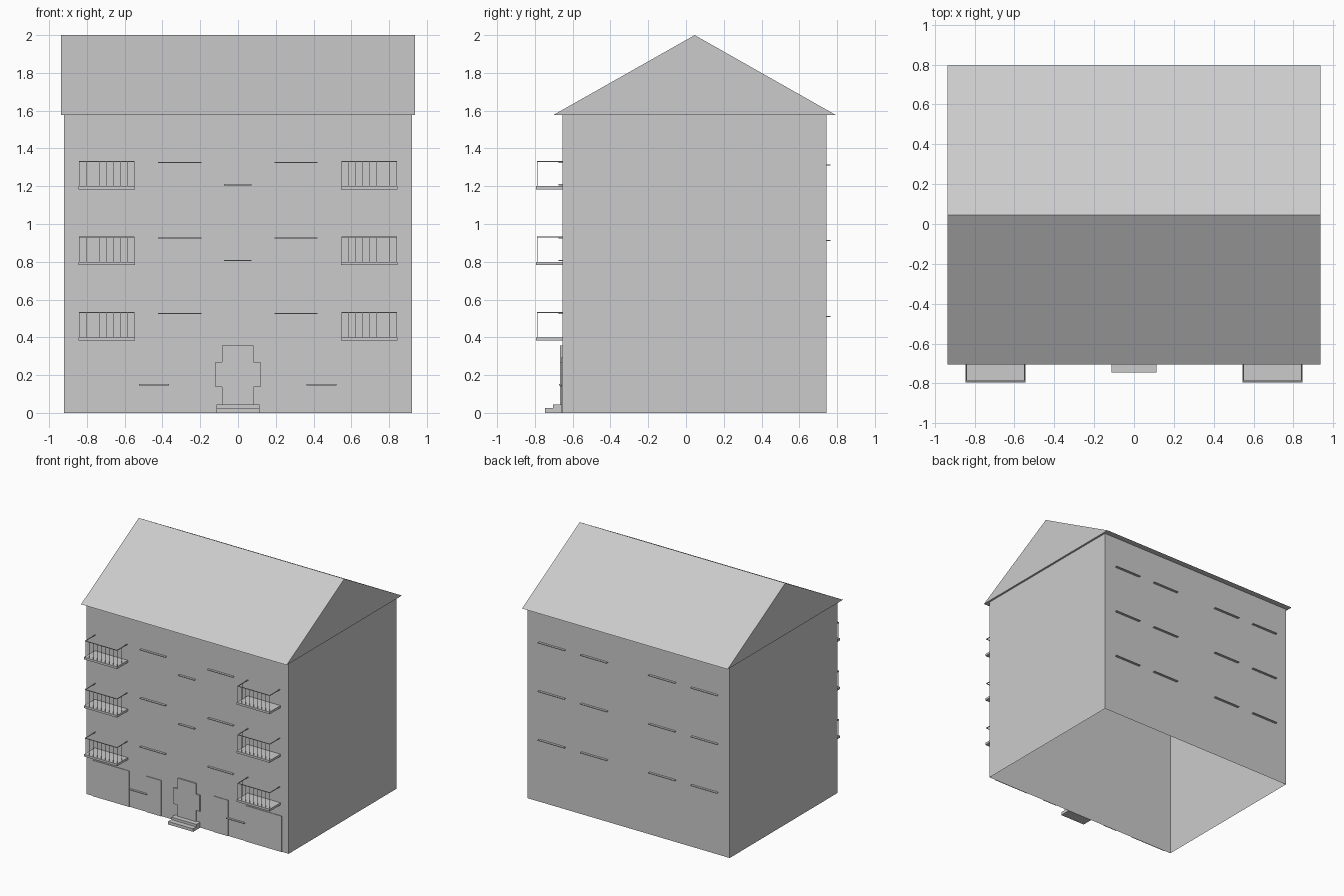
import bpy, bmesh

if "Cube" in bpy.data.objects:
    bpy.data.objects.remove(bpy.data.objects["Cube"])

FRONT, BACK = -0.655, 0.745   # wall planes


def mesh_object(name, bm):
    bmesh.ops.recalc_face_normals(bm, faces=bm.faces)
    me = bpy.data.meshes.new(name)
    bm.to_mesh(me)
    bm.free()
    ob = bpy.data.objects.new(name, me)
    bpy.context.collection.objects.link(ob)
    return ob


def add_box(bm, x0, x1, y0, y1, z0, z1):
    vs = bmesh.ops.create_cube(bm, size=1)["verts"]
    for v in vs:
        v.co.x = x1 if v.co.x > 0 else x0
        v.co.y = y1 if v.co.y > 0 else y0
        v.co.z = z1 if v.co.z > 0 else z0


def boxes(name, items, open_ends=False):
    bm = bmesh.new()
    for b in items:
        add_box(bm, *b)
    if open_ends:
        bm.normal_update()
        caps = [f for f in bm.faces if abs(f.normal.z) > 0.9]
        bmesh.ops.delete(bm, geom=caps, context='FACES_ONLY')
    return mesh_object(name, bm)


def extrude_profile(name, pts, vec):
    bm = bmesh.new()
    face = bm.faces.new([bm.verts.new(p) for p in pts])
    res = bmesh.ops.extrude_face_region(bm, geom=[face], use_keep_orig=True)
    moved = [g for g in res["geom"] if isinstance(g, bmesh.types.BMVert)]
    bmesh.ops.translate(bm, verts=moved, vec=vec)
    return mesh_object(name, bm)


# hollow wall shell, open underneath, and gable roof
boxes("walls", [(-0.92, 0.92, FRONT, BACK, 0, 1.577)], open_ends=True)
extrude_profile("roof", [(-0.936, -0.704, 1.576), (-0.936, 0.795, 1.576),
                         (-0.936, 0.046, 2.0)], (1.872, 0, 0))

# cross-shaped entrance surround
half = [(0.083, 0.04), (0.083, 0.137), (0.119, 0.137), (0.119, 0.27),
        (0.083, 0.27), (0.083, 0.358)]
outline = half + [(-x, z) for x, z in reversed(half)]
extrude_profile("entrance_door", [(x - 0.001, -0.666, z) for x, z in outline],
                (0, 0.011, 0))

# entrance steps
boxes("entrance_steps", [(-0.114, 0.114, -0.746, FRONT, 0, 0.025),
                         (-0.114, 0.114, -0.705, FRONT, 0.025, 0.045)])

# thin ground floor panels either side of the entrance
for side, s in (("left", -1), ("right", 1)):
    for part, a, b, h in (("garage_panel", 0.53, 0.86, 0.295),
                          ("side_door", 0.24, 0.37, 0.295)):
        x0, x1 = sorted((s * a, s * b))
        boxes(f"{part}_{side}", [(x0, x1, -0.66, FRONT, 0, h)])

# front window sills
sills = []
for z in (0.526, 0.926, 1.326):
    for x0 in (-0.423, 0.192):
        sills.append((x0, x0 + 0.23, -0.674, FRONT, z - 0.003, z + 0.003))
for z in (0.806, 1.208):
    sills.append((-0.075, 0.072, -0.674, FRONT, z - 0.003, z + 0.003))
for x0 in (-0.525, 0.362):
    sills.append((x0, x0 + 0.16, -0.672, FRONT, 0.146, 0.152))
boxes("front_window_sills", sills)

# back window sills
boxes("back_window_sills",
      [(x0, x0 + 0.24, BACK, 0.764, z - 0.003, z + 0.003)
       for z in (0.511, 0.912, 1.313) for x0 in (-0.815, -0.43, 0.19, 0.575)])

# balconies: slab, U-shaped handrail, thin balusters
for side, cx in (("left", -0.695), ("right", 0.695)):
    for level, z in enumerate((0.4, 0.8, 1.2), 1):
        boxes(f"balcony_slab_{side}_{level}",
              [(cx - 0.15, cx + 0.15, -0.795, FRONT, z - 0.018, z)])
        xl, xr, yf, top = cx - 0.145, cx + 0.145, -0.787, z + 0.134
        r = 0.0025
        rails = [(xl - r, xr + r, yf - r, yf + r, top - 2 * r, top)]
        for x in (xl, xr):
            rails.append((x - r, x + r, yf + r, FRONT, top - 2 * r, top))
        boxes(f"handrail_{side}_{level}", rails)
        t = 0.001
        spots = [(xl + (xr - xl) * i / 8, yf) for i in range(9)]
        spots += [(xl, -0.725), (xr, -0.725)]
        boxes(f"balusters_{side}_{level}",
              [(x - t, x + t, y - t, y + t, z - 0.005, top - r)
               for x, y in spots])
